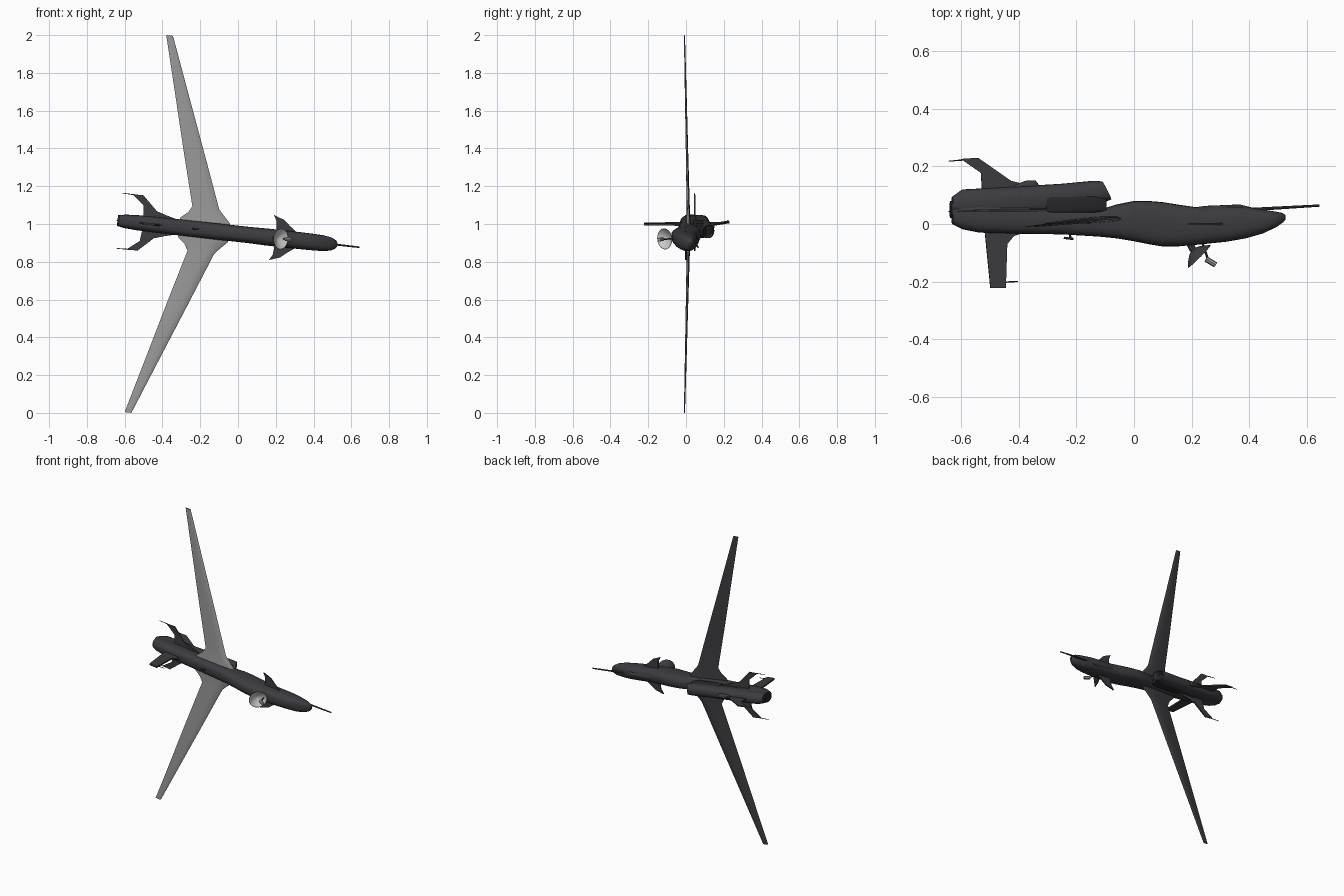
import bpy, bmesh, math
from mathutils import Matrix, Vector

# Aircraft frame: x = forward, z = span, y = belly(-) to back(+); then tilted as a whole
TILT = Matrix.Translation((0, 0, 0.948)) @ Matrix.Rotation(math.radians(6.3), 4, 'Y')


def mat(name, col):
    m = bpy.data.materials.new(name)
    m.diffuse_color = (*col, 1)
    return m


DARK = mat("charcoal", (0.045, 0.045, 0.052))
BLACK = mat("near_black", (0.02, 0.02, 0.023))
LIGHT = mat("light_grey", (0.33, 0.33, 0.33))
PALE = mat("pale_grey", (0.6, 0.6, 0.58))


def finish(name, bm, mats, rule=None, angle=35):
    bmesh.ops.remove_doubles(bm, verts=bm.verts, dist=1e-5)
    bmesh.ops.recalc_face_normals(bm, faces=bm.faces)
    if rule:
        for f in bm.faces:
            f.normal_update()
            f.material_index = rule(f)
    bm.transform(TILT)
    me = bpy.data.meshes.new(name)
    bm.to_mesh(me)
    bm.free()
    for m in mats:
        me.materials.append(m)
    ob = bpy.data.objects.new(name, me)
    bpy.context.collection.objects.link(ob)
    bpy.ops.object.select_all(action='DESELECT')
    ob.select_set(True)
    bpy.context.view_layer.objects.active = ob
    bpy.ops.object.shade_smooth_by_angle(angle=math.radians(angle))
    return ob


def skin(bm, rings):
    """Join closed rings of points with quads and cap both ends."""
    vs = [[bm.verts.new(p) for p in r] for r in rings]
    n = len(vs[0])
    for a, b in zip(vs, vs[1:]):
        for i in range(n):
            bm.faces.new((a[i], a[(i + 1) % n], b[(i + 1) % n], b[i]))
    bm.faces.new(vs[0])
    bm.faces.new(vs[-1])


def hull(name, secs, mats, power=0.75, n=24, rule=None):
    """Loft of rounded sections: (x, low y, high y, half width, x slant)."""
    bm = bmesh.new()
    rings = []
    for x, lo, hi, w, *s in secs:
        ring = []
        for i in range(n):
            t = 2 * math.pi * i / n
            c, k = math.cos(t), math.sin(t)
            c = math.copysign(abs(c) ** power, c)
            k = math.copysign(abs(k) ** power, k)
            ring.append((x - (s[0] * c if s else 0),
                         (lo + hi) / 2 + c * (hi - lo) / 2, k * w))
        rings.append(ring)
    skin(bm, rings)
    return finish(name, bm, mats, rule)


def plate(name, pts, place, t=0.008, m=DARK):
    """Flat fin: outline pts, place(a, b, offset) gives the 3D point."""
    bm = bmesh.new()
    skin(bm, [[place(a, b, o) for a, b in pts] for o in (-t / 2, t / 2)])
    return finish(name, bm, [m])


def rod(name, p, q, r, m, r2=None, seg=8):
    p, q = Vector(p), Vector(q)
    d = q - p
    bm = bmesh.new()
    bmesh.ops.create_cone(bm, cap_ends=True, segments=seg, radius1=r,
                          radius2=r if r2 is None else r2, depth=d.length)
    bm.transform(Matrix.Translation((p + q) / 2) @ d.to_track_quat('Z', 'Y').to_matrix().to_4x4())
    return finish(name, bm, [m])


# Fuselage with S-shaped side profile
hull("fuselage", [
    (-0.635, 0.00, 0.07, 0.030), (-0.60, -0.018, 0.08, 0.036), (-0.54, -0.03, 0.08, 0.040),
    (-0.40, -0.034, 0.07, 0.042), (-0.25, -0.036, 0.055, 0.043), (-0.12, -0.044, 0.05, 0.043),
    (-0.06, -0.05, 0.068, 0.043), (0.0, -0.06, 0.08, 0.043), (0.05, -0.07, 0.08, 0.043),
    (0.10, -0.078, 0.076, 0.044), (0.15, -0.078, 0.068, 0.045), (0.22, -0.072, 0.058, 0.045),
    (0.32, -0.062, 0.06, 0.045), (0.39, -0.050, 0.06, 0.044), (0.45, -0.033, 0.05, 0.042),
    (0.495, -0.012, 0.043, 0.035), (0.52, 0.005, 0.038, 0.022), (0.529, 0.015, 0.03, 0.010)],
    [DARK])

# Low spine hump behind the nose
hull("nose_spine", [(0.19, 0.045, 0.055, 0.01), (0.25, 0.04, 0.063, 0.018),
                    (0.37, 0.04, 0.068, 0.018), (0.41, 0.04, 0.058, 0.008)], [DARK], 1, 12)

# Engine pod on the back, intake lip leaning forward at the bottom
hull("engine_pod", [
    (-0.635, 0.03, 0.095, 0.028), (-0.60, 0.02, 0.12, 0.035), (-0.50, 0.02, 0.125, 0.037),
    (-0.38, 0.03, 0.132, 0.037), (-0.25, 0.045, 0.140, 0.037),
    (-0.13, 0.07, 0.150, 0.036, 0.014), (-0.096, 0.085, 0.148, 0.034, 0.016),
    (-0.098, 0.089, 0.144, 0.030, 0.016), (-0.16, 0.092, 0.138, 0.026, 0.016)],
    [DARK, BLACK], 0.85, 24, lambda f: int(f.normal.x > 0.7 and f.calc_center_median().x < -0.12))
hull("intake_duct", [(-0.31, 0.03, 0.10, 0.039), (-0.29, 0.03, 0.103, 0.041),
                     (-0.14, 0.035, 0.105, 0.039), (-0.10, 0.04, 0.09, 0.03)], [BLACK], 0.5)
hull("pod_bump", [(-0.42, 0.12, 0.134, 0.008), (-0.38, 0.12, 0.150, 0.015),
                  (-0.345, 0.12, 0.152, 0.015), (-0.335, 0.12, 0.14, 0.01)], [DARK], 1, 12)
rod("exhaust_nozzle", (-0.60, 0.05, 0), (-0.642, 0.05, 0), 0.034, BLACK, 0.029, 20)

# Wings: dark upper skin, light underside
WING = [(0.0, -0.03, -0.335, 0.026), (0.053, -0.051, -0.312, 0.022), (0.085, -0.083, -0.275, 0.019),
        (0.118, -0.113, -0.256, 0.017), (0.40, -0.222, -0.333, 0.013),
        (0.70, -0.339, -0.412, 0.010), (1.004, -0.457, -0.493, 0.006)]
FOIL = [(0, 0), (0.06, 0.32), (0.3, 0.5), (0.65, 0.35), (1, 0.04),
        (1, -0.04), (0.65, -0.3), (0.3, -0.45), (0.06, -0.3)]
for side, sgn in (("upper", 1), ("lower", -1)):
    bm = bmesh.new()
    skin(bm, [[(le + (te - le) * c, 0.022 + 0.065 * (le + (te - le) * c) + h * t, sgn * v)
               for c, h in FOIL] for v, le, te, t in WING])
    finish(f"{side}_wing", bm, [DARK, LIGHT], lambda f: int(f.normal.y < -0.1))

    # Nose fins and side tail fins, each a swept plate
    plate(f"{side}_nose_fin", [(0.32, 0.03), (0.30, 0.048), (0.268, 0.072), (0.235, 0.10), (0.178, 0.120),
                               (0.195, 0.09), (0.20, 0.03)],
          lambda a, b, o, s=sgn: (a, 0.0 + o, s * b))
    plate(f"{side}_tail_fin", [(-0.28, 0.02), (-0.30, 0.033), (-0.385, 0.055), (-0.44, 0.072), (-0.52, 0.148),
                               (-0.575, 0.144), (-0.513, 0.095), (-0.505, 0.02)],
          lambda a, b, o, s=sgn: (a, 0.047 + o, s * b))
    rod(f"{side}_tail_spike", (-0.55, 0.046, sgn * 0.145), (-0.632, 0.044, sgn * 0.147), 0.003, DARK, 0.0015)

# Back and belly tail fins
upright = lambda a, b, o: (a, b, o)
plate("back_tail_fin", [(-0.34, 0.12), (-0.38, 0.138), (-0.43, 0.15), (-0.545, 0.23), (-0.605, 0.226),
                        (-0.535, 0.178), (-0.53, 0.10)], upright)
rod("back_tail_spike", (-0.58, 0.224, 0), (-0.648, 0.218, 0), 0.003, DARK, 0.0015)
plate("belly_tail_fin", [(-0.37, -0.025), (-0.42, -0.042), (-0.443, -0.07), (-0.448, -0.222), (-0.502, -0.222),
                         (-0.522, -0.02)], upright, 0.010)
rod("belly_tail_spike", (-0.46, -0.202, 0), (-0.405, -0.200, 0), 0.003, DARK, 0.0015)

# Nose probe
rod("nose_probe", (0.30, 0.044, 0), (0.648, 0.064, 0), 0.007, DARK, 0.004)

# Dish on the belly: shallow bowl facing forward and down
axis = Vector((1, -1, 0)).normalized()
across = Vector((1, 1, 0)).normalized()
bm = bmesh.new()
mid = Vector((0.228, -0.113, -0.002))
rings = []
for d, r in ((-0.034, 0.006), (-0.026, 0.024), (-0.012, 0.043), (0, 0.056),
             (0, 0.054), (-0.010, 0.041), (-0.022, 0.022), (-0.028, 0.004)):
    rings.append([mid + axis * d + across * (r * math.cos(2 * math.pi * i / 24))
                  + Vector((0, 0, r * math.sin(2 * math.pi * i / 24))) for i in range(24)])
skin(bm, rings)
finish("dish", bm, [DARK, PALE], lambda f: int(f.normal.dot(axis) > 0.05))
rod("dish_mount", (0.19, -0.06, 0), (0.208, -0.092, 0), 0.012, DARK)
rod("feed_arm", (0.24, -0.068, 0), (0.258, -0.122, 0), 0.004, DARK)
rod("feed_horn", (0.252, -0.122, 0), (0.285, -0.142, 0), 0.010, LIGHT)

# Small belly antenna
rod("antenna_post", (-0.225, -0.03, 0), (-0.222, -0.05, 0), 0.004, DARK)
rod("antenna_tip", (-0.245, -0.048, 0), (-0.212, -0.052, 0), 0.004, DARK)
